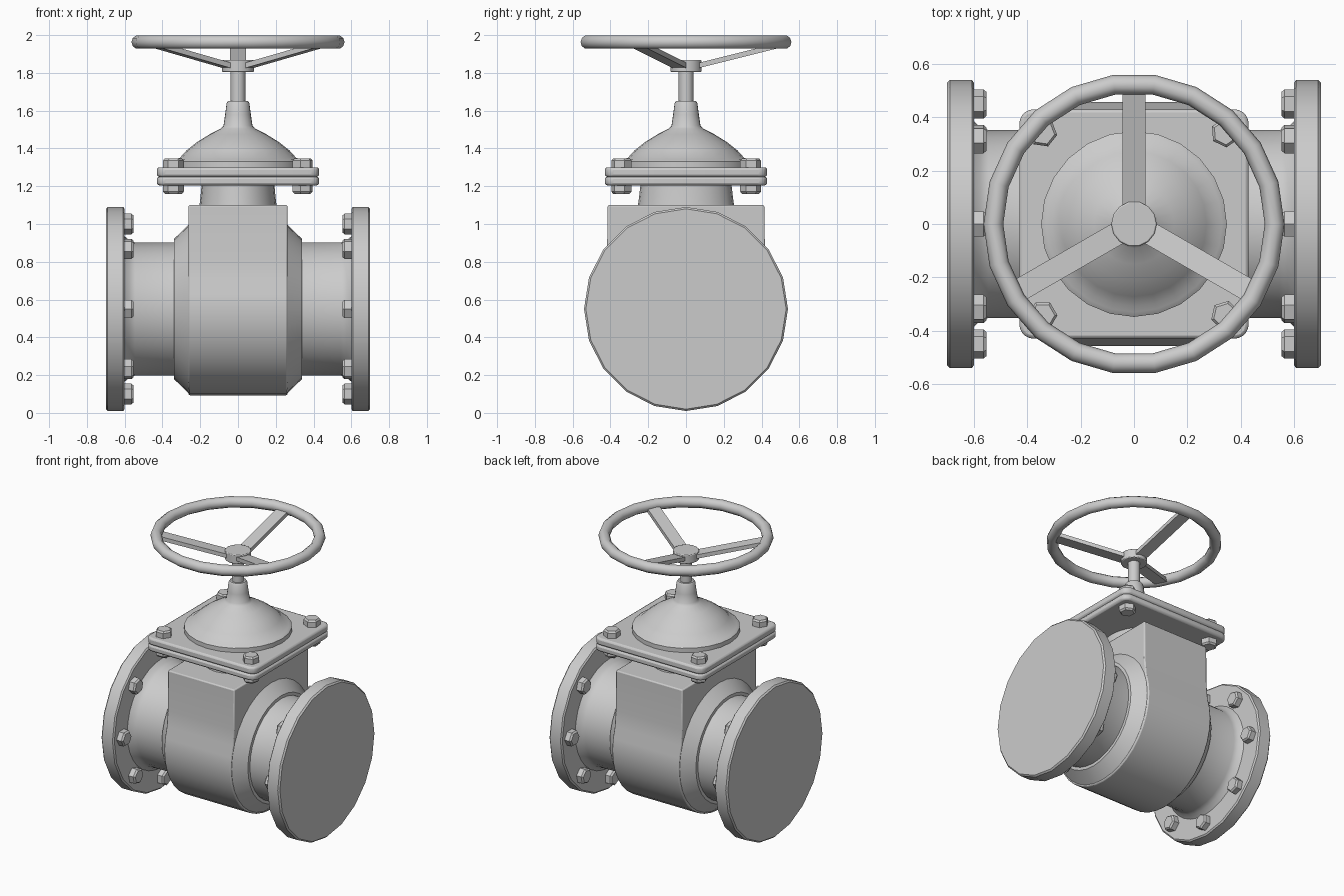
import bpy, bmesh, math
from math import sin, cos, pi, radians
from mathutils import Vector

if "Cube" in bpy.data.objects:
    bpy.data.objects.remove(bpy.data.objects["Cube"])

CZ = 0.55  # height of the pipe axis


def finish(name, bm, bevel=0.0, angle=35):
    bmesh.ops.recalc_face_normals(bm, faces=bm.faces)
    me = bpy.data.meshes.new(name)
    bm.to_mesh(me)
    bm.free()
    ob = bpy.data.objects.new(name, me)
    bpy.context.collection.objects.link(ob)
    bpy.ops.object.select_all(action='DESELECT')
    ob.select_set(True)
    bpy.context.view_layer.objects.active = ob
    if bevel:
        m = ob.modifiers.new("bevel", 'BEVEL')
        m.width, m.segments, m.limit_method = bevel, 2, 'ANGLE'
    if angle:
        bpy.ops.object.shade_smooth_by_angle(angle=radians(angle))
    return ob


def loft(rings):
    """Skin closed rings of points and cap both ends."""
    bm = bmesh.new()
    vs = [[bm.verts.new(p) for p in r] for r in rings]
    n = len(vs[0])
    for a, b in zip(vs, vs[1:]):
        for i in range(n):
            bm.faces.new((a[i], a[(i + 1) % n], b[(i + 1) % n], b[i]))
    bm.faces.new(vs[0])
    bm.faces.new(vs[-1])
    return bm


def lathe(name, prof, n=24, axis='Z', loc=(0, 0, 0), sy=1.0, phase=0.0, **kw):
    """Revolve (position along axis, radius) pairs."""
    rings = []
    for h, r in prof:
        ring = []
        for i in range(n):
            a = 2 * pi * i / n + phase
            p = (r * cos(a), r * sin(a) * sy, h) if axis == 'Z' else (h, r * cos(a), r * sin(a))
            ring.append(Vector(p) + Vector(loc))
        rings.append(ring)
    return finish(name, loft(rings), **kw)


def bolt(name, loc, axis, d, phase=0.0):
    lathe(name, [(-0.005 * d, .055), (.036 * d, .055), (.047 * d, .045)], 6, axis, loc,
          phase=phase, angle=0)


# Pipe with conical shoulders and small fillets at the flanges
half = [(.605, .39), (.575, .362), (.545, .352), (.34, .352), (.338, .372), (.255, .452)]
lathe("pipe_and_shoulders", [(-x, r) for x, r in half] + half[::-1], 32, 'X', (0, 0, CZ))

# Gate body: round bottom, flat-sided top
prof = [(.415, 1.1), (.418, .82)]
prof += [(.457 * cos(a), CZ + .457 * sin(a)) for a in (radians(20 - 220 * i / 22) for i in range(23))]
prof += [(-.418, .82), (-.415, 1.1)]
finish("gate_body", loft([[(x, y, z) for y, z in prof] for x in (-.262, .262)]), bevel=.008)

# End flanges and their bolts
for s, side in ((-1, "left"), (1, "right")):
    lathe(side + "_flange", [(s * .6, .53), (s * .608, .54), (s * .69, .54), (s * .7, .53)],
          20, 'X', (0, 0, CZ), phase=pi / 2)
    for k in range(8):
        a = k * pi / 4
        bolt(f"{side}_flange_bolt_{k}", (s * .6, .45 * cos(a), CZ + .45 * sin(a)), 'X', -s, a)

# Neck under the bonnet plates
lathe("neck", [(1.09, .205), (1.13, .2), (1.215, .192)], 24, sy=1.25)

# Pair of square bonnet plates with rounded corners
def plate(name, z0, z1, h=.43, r=.05):
    pts = []
    for k in range(4):
        c = pi / 4 + k * pi / 2
        cx, cy = math.copysign(h - r, cos(c)), math.copysign(h - r, sin(c))
        for j in range(4):
            a = k * pi / 2 + j * pi / 6
            pts.append((cx + r * cos(a), cy + r * sin(a)))
    finish(name, loft([[(x, y, z) for x, y in pts] for z in (z0, z1)]), bevel=.014)


plate("lower_plate", 1.205, 1.25)
plate("upper_plate", 1.25, 1.3)
for i, (sx, sy) in enumerate(((-1, -1), (1, -1), (1, 1), (-1, 1))):
    bolt(f"plate_bolt_{i}", (sx * .342, sy * .342, 1.3), 'Z', 1, .3 * i)
    bolt(f"plate_nut_{i}", (sx * .342, sy * .342, 1.207), 'Z', -1, .3 * i)

# Domed bonnet with stem gland
lathe("bonnet", [(1.29, .348), (1.33, .348), (1.343, .33), (1.35, .308), (1.39, .272), (1.435, .215),
                 (1.475, .15), (1.505, .09), (1.52, .077), (1.58, .068), (1.64, .06), (1.652, .052)], 24)

# Stem, hub and handwheel
lathe("stem", [(1.64, .04), (1.83, .04)], 12)
lathe("wheel_hub", [(1.805, .085), (1.868, .085)], 14, bevel=.005)
for k in range(3):
    a = pi / 2 + k * 2 * pi / 3
    d, w = Vector((cos(a), sin(a), 0)), Vector((-sin(a), cos(a), 0)) * .043
    rings = []
    for r, z in ((.05, 1.835), (.51, 1.95)):
        c = d * r + Vector((0, 0, z))
        t = Vector((0, 0, .014))
        rings.append([c - w - t, c + w - t, c + w + t, c - w + t])
    finish(f"wheel_spoke_{k}", loft(rings), angle=0)

bpy.ops.mesh.primitive_torus_add(major_radius=.527, minor_radius=.037, major_segments=22,
                                 minor_segments=10, location=(0, 0, 1.963))
rim = bpy.context.object
rim.name = "wheel_rim"
bpy.ops.object.shade_smooth_by_angle(angle=radians(50))
